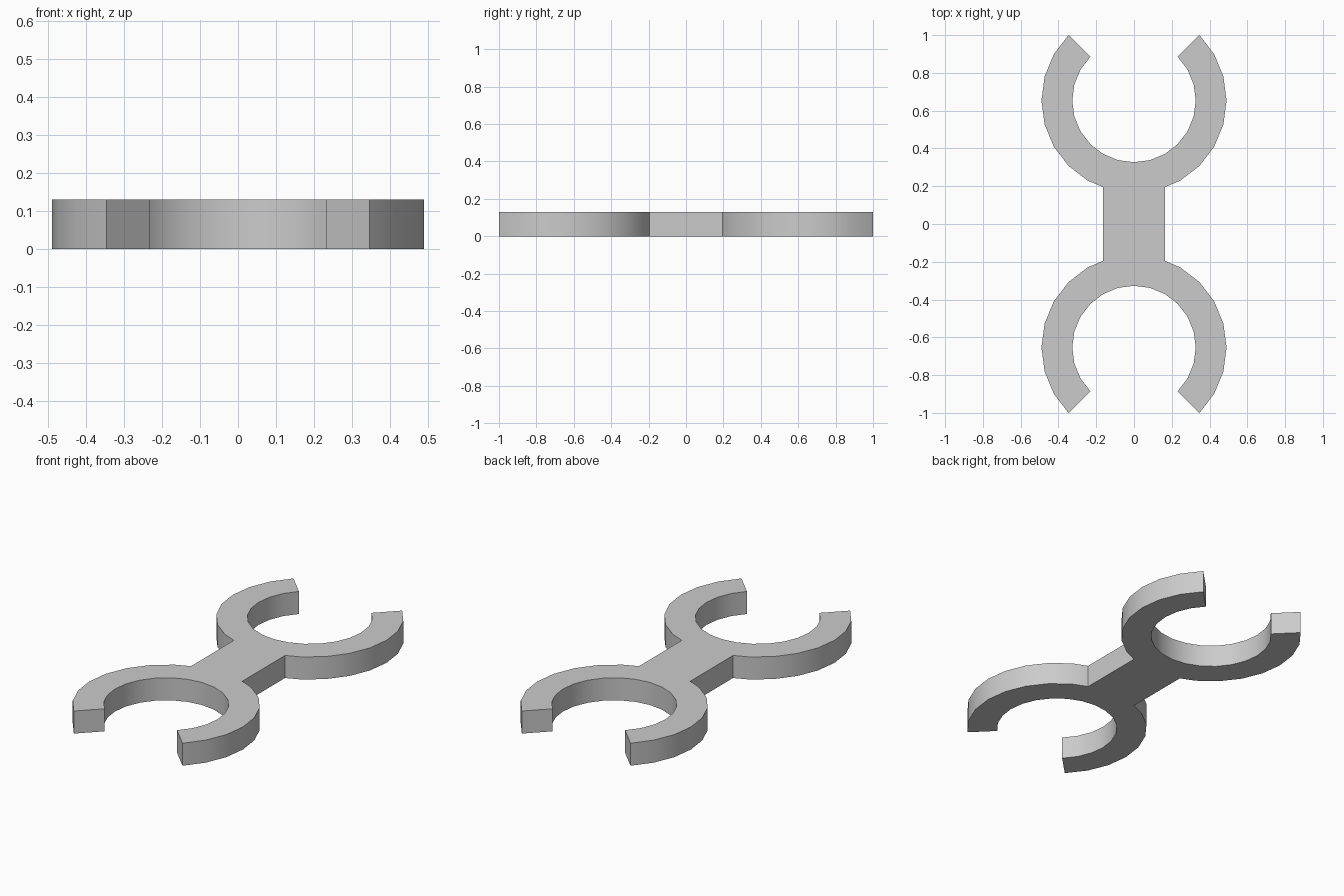
import bpy, bmesh
from math import sin, cos, radians, sqrt

cube = bpy.data.objects.get("Cube")
if cube:
    bpy.data.objects.remove(cube, do_unlink=True)

HEIGHT = 0.13
CENTRE = 0.654      # distance of each ring centre from the middle
OUTER, INNER = 0.49, 0.327
BAR = 0.163         # half width of the connecting bar
NECK = 0.195        # where the bar meets the rings
STEP = 15


def arc(radius, start, end, step):
    return [(radius * cos(radians(a)), CENTRE + radius * sin(radians(a)))
            for a in range(start, end, step)]


# Outline of one open clip, from the right neck round to the left neck
half = [(BAR, NECK)]
half += arc(OUTER, -60, 46, STEP)
half += arc(INNER, 45, -226, -STEP)
half += arc(OUTER, 135, 241, STEP)
half += [(-BAR, NECK)]

# Second clip is the first turned half way round
outline = half + [(-x, -y) for x, y in half]

# Extrude the outline into a solid
bm = bmesh.new()
base = bm.faces.new([bm.verts.new((x, y, 0)) for x, y in outline])
top = bmesh.ops.extrude_face_region(bm, geom=[base], use_keep_orig=True)
bmesh.ops.translate(bm, vec=(0, 0, HEIGHT),
                    verts=[g for g in top["geom"] if isinstance(g, bmesh.types.BMVert)])
bmesh.ops.recalc_face_normals(bm, faces=bm.faces)
mesh = bpy.data.meshes.new("double_clip")
bm.to_mesh(mesh)
bm.free()

clip = bpy.data.objects.new("double_clip", mesh)
bpy.context.collection.objects.link(clip)

# Plain grey material
grey = bpy.data.materials.new("light_grey")
grey.use_nodes = True
colour = (0.6, 0.6, 0.6, 1)
grey.diffuse_color = colour
grey.node_tree.nodes["Principled BSDF"].inputs["Base Color"].default_value = colour
mesh.materials.append(grey)

# Smooth curved walls with crisp rims
bpy.ops.object.select_all(action="DESELECT")
clip.select_set(True)
bpy.context.view_layer.objects.active = clip
bpy.ops.object.shade_smooth_by_angle(angle=radians(30))
